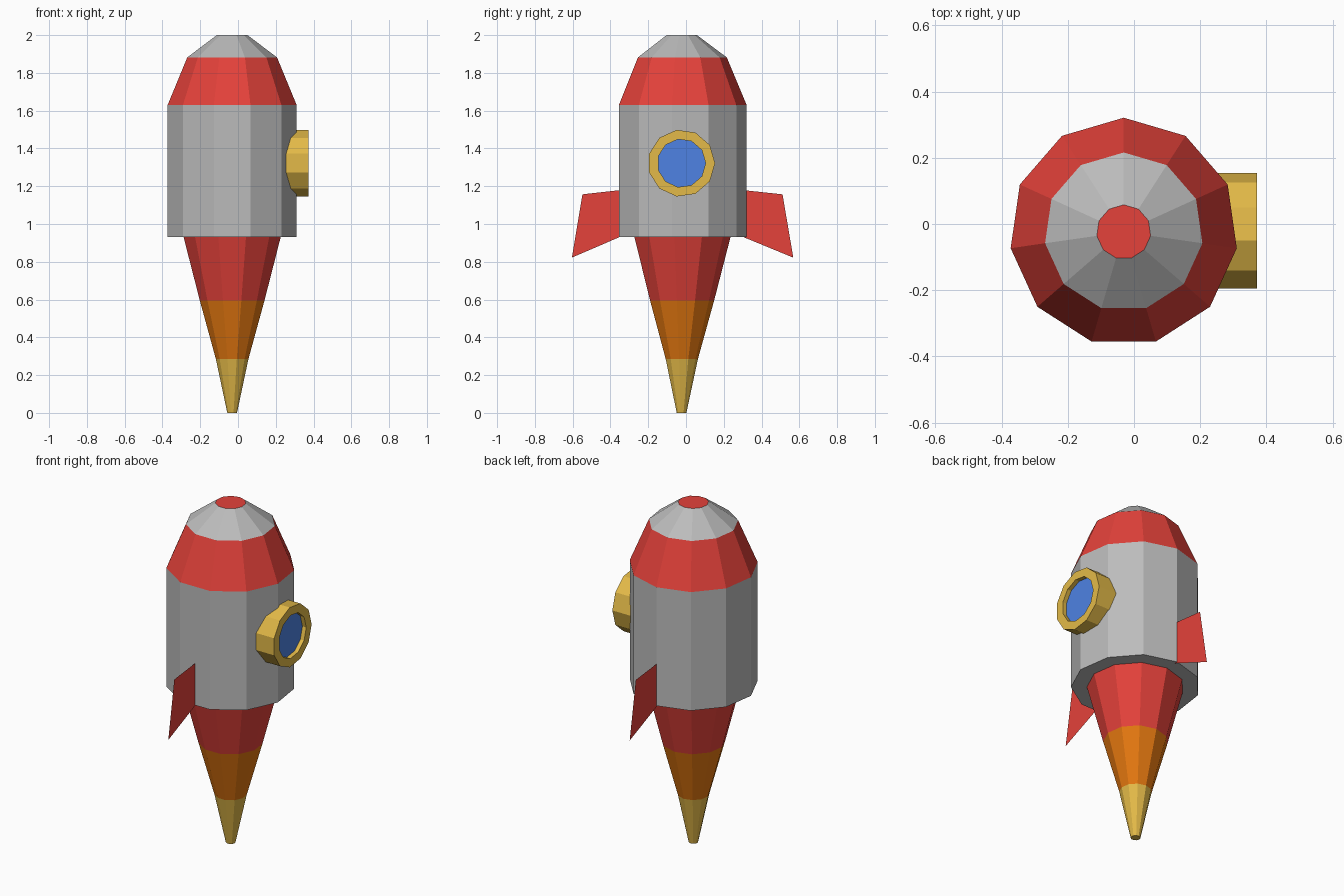
import bpy, bmesh, math
from mathutils import Matrix, Vector

cube = bpy.data.objects.get("Cube")
if cube:
    bpy.data.objects.remove(cube, do_unlink=True)

SIDES = 11
AXIS = Vector((-0.031, -0.024, 0))


def material(name, rgb):
    m = bpy.data.materials.new(name)
    m.use_nodes = True
    m.diffuse_color = (*rgb, 1)
    for node in m.node_tree.nodes:
        if node.type == 'BSDF_PRINCIPLED':
            node.inputs["Base Color"].default_value = (*rgb, 1)
    return m


red = material("red paint", (0.78, 0.054, 0.043))
grey = material("grey metal", (0.5, 0.5, 0.5))
orange = material("orange flame", (0.77, 0.185, 0.005))
gold = material("gold", (0.77, 0.49, 0.065))
blue = material("blue glass", (0.077, 0.225, 0.77))


def finish(name, bm, mats, matrix=None):
    mesh = bpy.data.meshes.new(name)
    if matrix:
        bm.transform(matrix)
    bm.to_mesh(mesh)
    bm.free()
    for m in mats:
        mesh.materials.append(m)
    obj = bpy.data.objects.new(name, mesh)
    bpy.context.collection.objects.link(obj)
    return obj


def lathe(name, profile, bands, mats, matrix):
    """Spin (radius, height) rings; bands gives one material per strip, then the two caps."""
    bm = bmesh.new()
    rings = []
    for r, h in profile:
        angles = [math.pi / 2 + math.tau * i / SIDES for i in range(SIDES)]
        rings.append([bm.verts.new((r * math.cos(a), r * math.sin(a), h)) for a in angles])
    for low, high, band in zip(rings, rings[1:], bands):
        for i in range(SIDES):
            j = (i + 1) % SIDES
            bm.faces.new((low[i], low[j], high[j], high[i])).material_index = mats.index(band)
    bm.faces.new(rings[0][::-1]).material_index = mats.index(bands[-2])
    bm.faces.new(rings[-1]).material_index = mats.index(bands[-1])
    bmesh.ops.recalc_face_normals(bm, faces=bm.faces)
    return finish(name, bm, mats, matrix)


# Rocket: exhaust flame, hull and nose
upright = Matrix.Translation(AXIS)
lathe("exhaust_flame", [(0.026, 0), (0.087, 0.285), (0.173, 0.595), (0.26, 0.932)],
      [gold, orange, red, gold, red], [red, orange, gold], upright)
lathe("hull", [(0.345, 0.932), (0.345, 1.63), (0.24, 1.882), (0.082, 2.0)],
      [grey, red, grey, grey, red], [grey, red], upright)

# Porthole: cylinder facing +x with a recessed glass pane
sideways = Matrix.Translation((0, AXIS.y, 1.322)) @ Matrix.Rotation(math.pi / 2, 4, 'Y')
lathe("porthole", [(0.178, 0.2), (0.178, 0.372), (0.128, 0.372), (0.128, 0.347)],
      [gold, gold, gold, gold, blue], [gold, blue], sideways)

# Fins: one thin sheet at the front and one at the back
outline = [(0.32, 1.18), (0.535, 1.157), (0.592, 0.822), (0.32, 0.934)]
for name, side in (("front_fin", -1), ("back_fin", 1)):
    bm = bmesh.new()
    reach = 0.98 if side < 0 else 1
    bm.faces.new([bm.verts.new((0, side * y * (reach if y > 0.4 else 1), z)) for y, z in outline])
    finish(name, bm, [red], upright)
